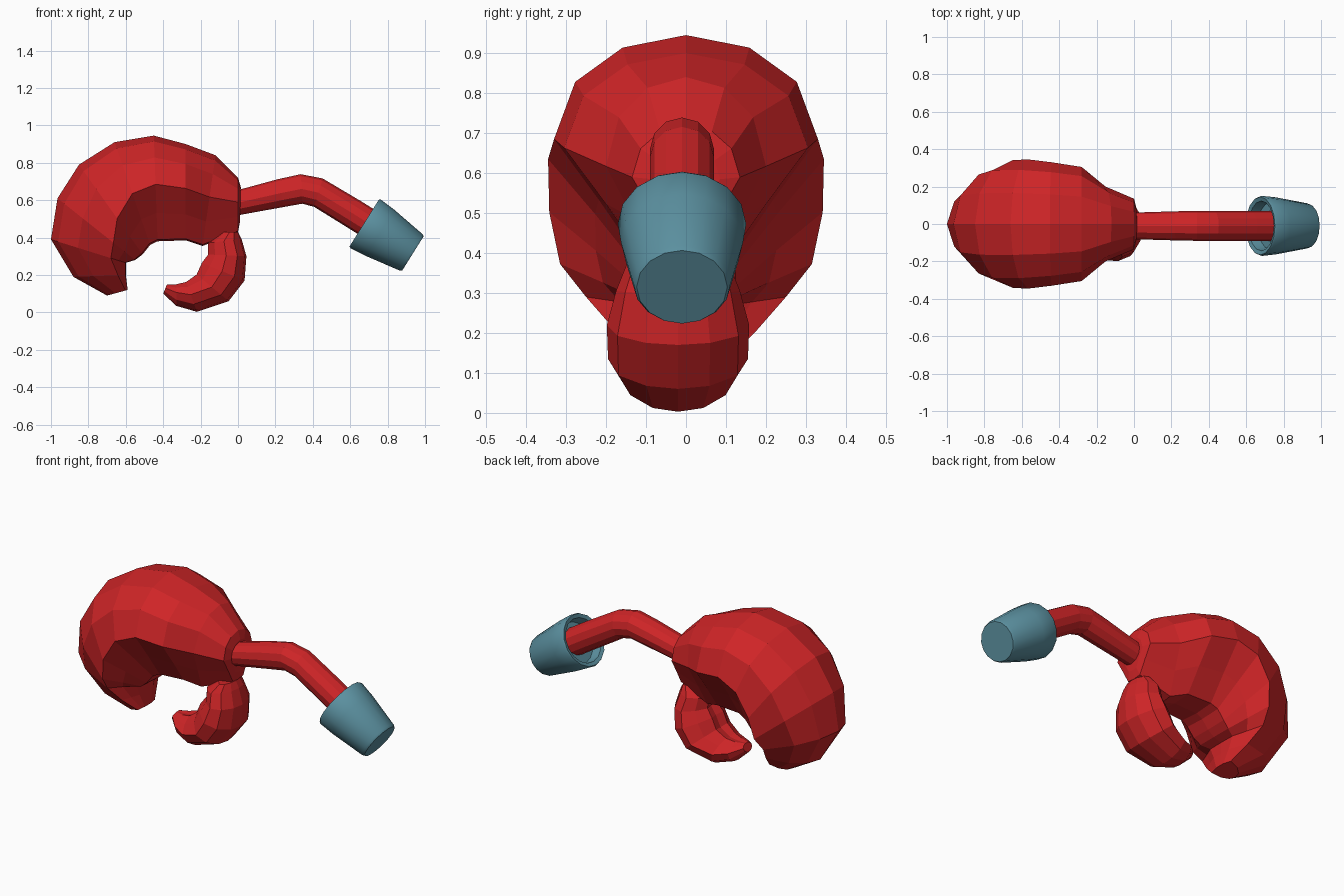
import bpy, bmesh, math
from mathutils import Vector

if "Cube" in bpy.data.objects:
    bpy.data.objects.remove(bpy.data.objects["Cube"])


def material(name, rgb):
    m = bpy.data.materials.new(name)
    m.diffuse_color = (*rgb, 1)
    m.use_nodes = True
    m.node_tree.nodes["Principled BSDF"].inputs["Base Color"].default_value = m.diffuse_color
    return m


RED = material("shell red", (0.62, 0.018, 0.02))
BLUE = material("cuff blue", (0.105, 0.28, 0.35))


def loft(name, rings, mat):
    """Skin a list of equal-sized vertex rings and cap both ends."""
    bm = bmesh.new()
    vr = [[bm.verts.new(p) for p in r] for r in rings]
    n = len(vr[0])
    for a, b in zip(vr, vr[1:]):
        for i in range(n):
            j = (i + 1) % n
            bm.faces.new((a[i], a[j], b[j], b[i]))
    bm.faces.new(vr[0])
    bm.faces.new(vr[-1])
    bmesh.ops.recalc_face_normals(bm, faces=bm.faces)
    me = bpy.data.meshes.new(name)
    bm.to_mesh(me)
    bm.free()
    me.materials.append(mat)
    ob = bpy.data.objects.new(name, me)
    bpy.context.collection.objects.link(ob)
    return ob


def claw_ring(sec, half, yc):
    """Ring between an outer and an inner point; crease = widest position."""
    ox, oz, ix, iz, hw, crease = sec
    pts = []
    for t, w in half:
        if t <= 1:
            f = t * crease
        else:
            f = crease + (t - 1) * (1 - crease)
        pts.append((ox + (ix - ox) * f, w * hw, oz + (iz - oz) * f))
    left = [(x, yc - y, z) for x, y, z in reversed(pts) if y > 0]
    return [(x, yc + y, z) for x, y, z in pts] + left


# Big upper claw: outer x, z, inner x, z, half width, crease position
upper = [
    (0.015, 0.67, 0.01, 0.48, 0.085, 0.45),
    (0.0, 0.72, 0.0, 0.43, 0.135, 0.45),
    (-0.12, 0.84, -0.19, 0.355, 0.20, 0.46),
    (-0.28, 0.90, -0.28, 0.385, 0.305, 0.46),
    (-0.45, 0.945, -0.43, 0.38, 0.33, 0.46),
    (-0.66, 0.91, -0.47, 0.36, 0.345, 0.50),
    (-0.85, 0.79, -0.51, 0.31, 0.342, 0.60),
    (-0.965, 0.61, -0.55, 0.28, 0.315, 0.72),
    (-1.0, 0.39, -0.60, 0.265, 0.25, 0.80),
    (-0.88, 0.19, -0.60, 0.20, 0.17, 0.85),
    (-0.70, 0.09, -0.59, 0.12, 0.08, 0.90),
]
upper_half = [(0, 0), (0.12, 0.48), (0.45, 0.84), (1, 1), (1.5, 0.66), (1.97, 0.36), (2, 0)]
loft("upper_claw", [claw_ring(s, upper_half, 0) for s in upper], RED)

# Small curled lower claw
lower = [
    (0.0, 0.43, -0.09, 0.43, 0.09, 0.5),
    (0.02, 0.39, -0.17, 0.37, 0.125, 0.5),
    (0.045, 0.30, -0.17, 0.31, 0.155, 0.5),
    (0.035, 0.17, -0.205, 0.27, 0.178, 0.5),
    (-0.05, 0.06, -0.23, 0.21, 0.175, 0.5),
    (-0.22, 0.003, -0.28, 0.17, 0.14, 0.55),
    (-0.33, 0.035, -0.33, 0.155, 0.10, 0.6),
    (-0.40, 0.10, -0.38, 0.15, 0.04, 0.6),
]
lower_half = [(0, 0), (0.1, 0.45), (0.45, 0.85), (1, 1), (1.55, 0.7), (1.9, 0.3), (1.8, 0)]
loft("lower_claw", [claw_ring(s, lower_half, -0.02) for s in lower], RED)


def round_ring(x, z, r, slope, ry=None, n=12):
    """Ring around an axis in the xz plane tilted by slope."""
    c, s = math.cos(slope), math.sin(slope)
    pts = []
    for i in range(n):
        a = 2 * math.pi * i / n
        u = r * math.cos(a)
        pts.append(Vector((x - s * u, -0.01 + (ry or r) * math.sin(a), z + c * u)))
    return pts


# Bent arm
arm = [
    (-0.04, 0.577, 0.064, 0.21, 0.07),
    (0.23, 0.638, 0.076, 0.19, 0.078),
    (0.34, 0.66, 0.079, 0.05, 0.08),
    (0.43, 0.64, 0.079, -0.30, 0.08),
    (0.62, 0.525, 0.079, -0.54, 0.08),
    (0.74, 0.45, 0.079, -0.55, 0.08),
]
loft("arm", [round_ring(*p) for p in arm], RED)

# Tapered cuff with a recessed mouth: distance along axis, radius
tilt = math.atan2(-0.163, 0.26)
cuff_profile = [(0.06, 0.118), (0.006, 0.127), (0.0, 0.148), (0.01, 0.153),
                (0.10, 0.145), (0.295, 0.115), (0.307, 0.108)]
rings = [round_ring(0.675 + math.cos(tilt) * d, 0.478 + math.sin(tilt) * d, r, tilt, r * 1.05, 16)
         for d, r in cuff_profile]
cuff = loft("cuff", rings, BLUE)
bpy.context.view_layer.objects.active = cuff
cuff.select_set(True)
bpy.ops.object.shade_smooth_by_angle(angle=math.radians(40))
